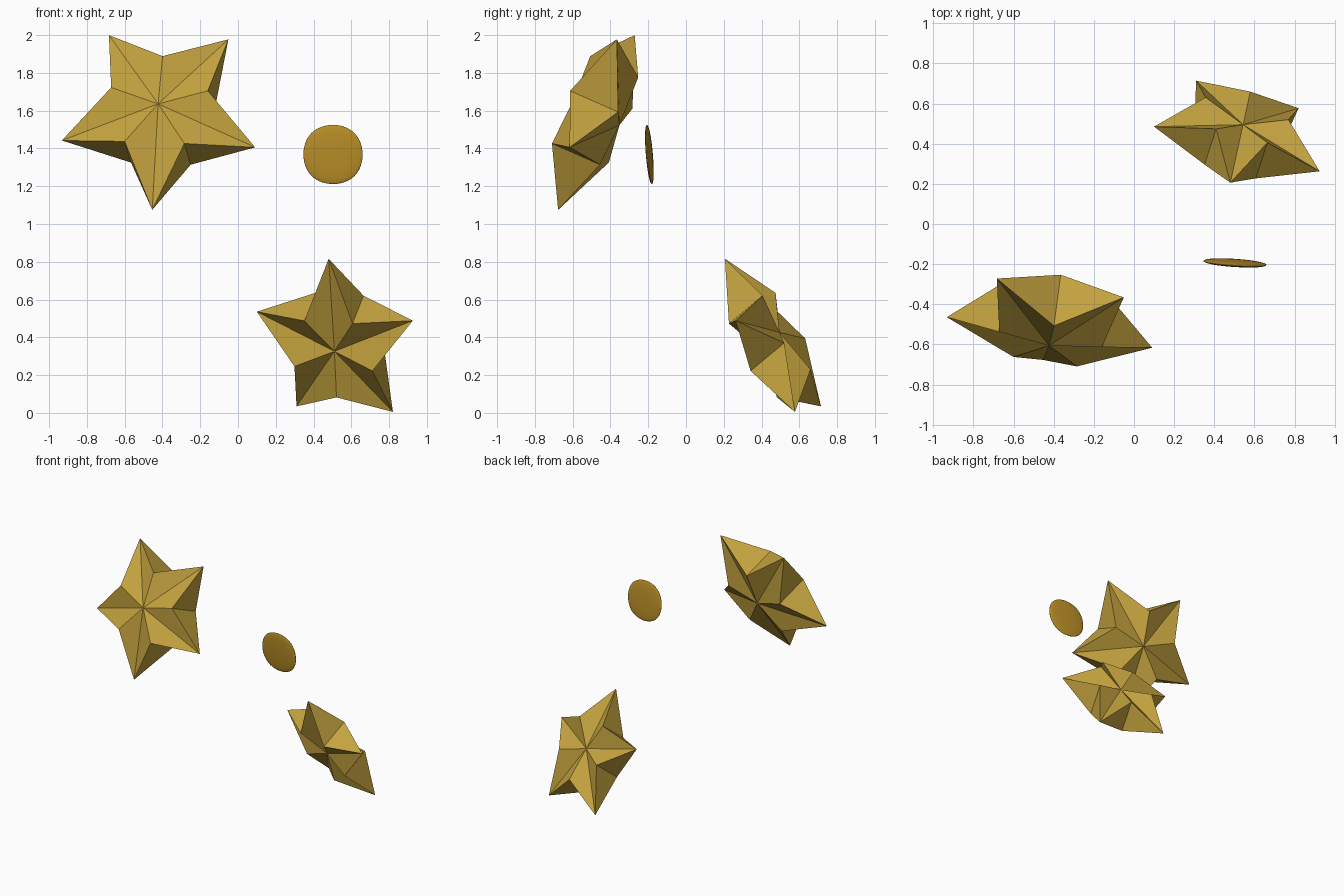
import bpy, bmesh
from math import cos, sin, pi
from mathutils import Vector

if "Cube" in bpy.data.objects:
    bpy.data.objects.remove(bpy.data.objects["Cube"])


def material(name, rgb):
    m = bpy.data.materials.new(name)
    m.diffuse_color = (*rgb, 1)
    m.use_nodes = True
    m.node_tree.nodes["Principled BSDF"].inputs["Base Color"].default_value = m.diffuse_color
    return m


def star(name, centre, main, side, depth, hub, mat):
    """Faceted star: sharp tips in the mid-plane, inner notches split front/back.
    main = vector to first tip, side = in-plane cross axis,
    depth = offset of the notches, hub = offset of the centre points."""
    c, u, w, d, h = map(Vector, (centre, main, side, depth, hub))

    def ring(step, radius):
        a = step * pi / 5
        return c + radius * (cos(a) * u + sin(a) * w)

    bm = bmesh.new()
    tips = [bm.verts.new(ring(2 * i, 1)) for i in range(5)]
    front = [bm.verts.new(ring(2 * i + 1, 0.5) + d) for i in range(5)]
    back = [bm.verts.new(ring(2 * i + 1, 0.5) - d) for i in range(5)]
    hub_f, hub_b = bm.verts.new(c + h), bm.verts.new(c - h)
    for i in range(5):
        for j in (i, i - 1):
            bm.faces.new((hub_f, tips[i], front[j]))
            bm.faces.new((hub_b, tips[i], back[j]))
            bm.faces.new((tips[i], front[j], back[j]))
    bmesh.ops.recalc_face_normals(bm, faces=bm.faces[:])
    me = bpy.data.meshes.new(name)
    bm.to_mesh(me)
    bm.free()
    ob = bpy.data.objects.new(name, me)
    bpy.context.collection.objects.link(ob)
    me.materials.append(mat)
    return ob


gold = material("gold", (0.56, 0.37, 0.05))
amber = material("amber", (0.50, 0.28, 0.02))

# Upper left star, flat-centred
star("upper_star", (-0.406, -0.479, 1.58), (-0.048, -0.198, -0.505),
     (0.538, -0.08, -0.019), (-0.017, -0.127, 0.056), (-0.017, -0.127, 0.056), gold)

# Lower right star, with dimpled centre
star("lower_star", (0.527, 0.449, 0.376), (-0.047, -0.243, 0.44),
     (0.434, -0.117, -0.025), (-0.029, -0.089, -0.074), (-0.0165, -0.046, -0.05), gold)

# Small smooth disc: flattened rounded cube
bpy.ops.mesh.primitive_cube_add(size=2, location=(0.503, -0.194, 1.368),
                                rotation=(0.083, 0, -0.065))
disc = bpy.context.object
disc.name = "small_disc"
disc.scale = (0.187, 0.018, 0.187)
sub = disc.modifiers.new("round", 'SUBSURF')
sub.levels = sub.render_levels = 4
bpy.ops.object.shade_smooth()
disc.data.materials.append(amber)
